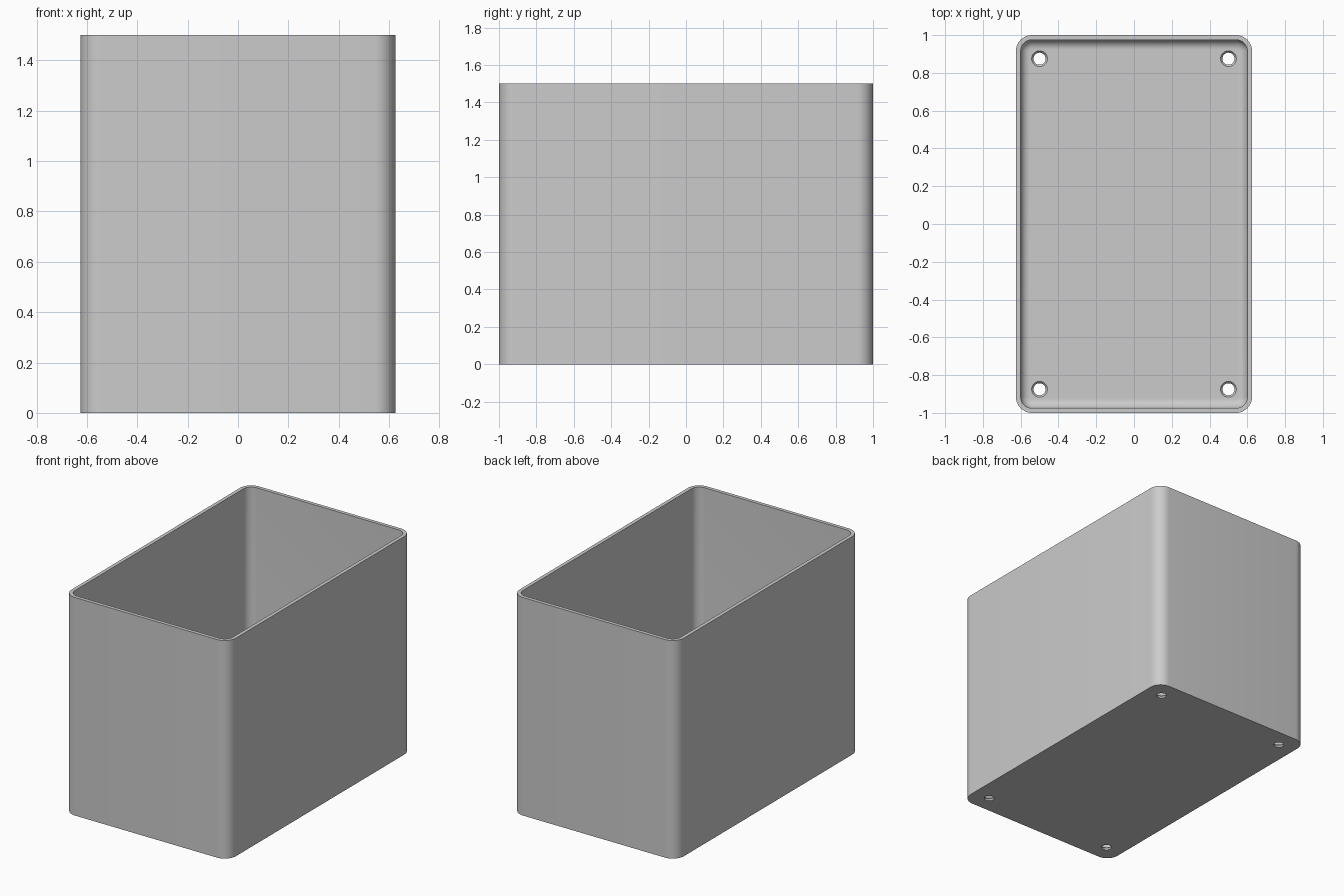
import bpy, bmesh
from math import sin, cos, pi, radians

if "Cube" in bpy.data.objects:
    bpy.data.objects.remove(bpy.data.objects["Cube"])

HX, HY, H = 0.625, 1.0, 1.5          # half width, half depth, height
WALL, CORNER, FILLET = 0.025, 0.085, 0.05
STEPS = 10

grey = bpy.data.materials.new("plain grey")
grey.use_nodes = True
grey.diffuse_color = (0.6, 0.6, 0.6, 1)
grey.node_tree.nodes["Principled BSDF"].inputs["Base Color"].default_value = (0.6, 0.6, 0.6, 1)


def new_object(name, bm):
    bmesh.ops.recalc_face_normals(bm, faces=bm.faces)
    mesh = bpy.data.meshes.new(name)
    bm.to_mesh(mesh)
    bm.free()
    obj = bpy.data.objects.new(name, mesh)
    bpy.context.collection.objects.link(obj)
    mesh.materials.append(grey)
    return obj


def rounded_ring(bm, inset, z):
    """Rounded rectangle of vertices, inset from the outer wall."""
    r = CORNER - inset
    ring = []
    for i, (sx, sy) in enumerate([(1, 1), (-1, 1), (-1, -1), (1, -1)]):
        for k in range(STEPS + 1):
            a = pi / 2 * (i + k / STEPS)
            ring.append(bm.verts.new((sx * (HX - CORNER) + r * cos(a),
                                      sy * (HY - CORNER) + r * sin(a), z)))
    return ring


def loft(bm, rings):
    """Skin consecutive rings and cap both ends."""
    for a, b in zip(rings, rings[1:]):
        for i in range(len(a)):
            j = (i + 1) % len(a)
            bm.faces.new((a[i], a[j], b[j], b[i]))
    bm.faces.new(rings[0])
    bm.faces.new(rings[-1])


# Open box: outer wall, rim, inner wall, rounded transition to the floor
bm = bmesh.new()
section = [(0, 0), (0, H), (WALL, H)]
for k in range(STEPS + 1):
    a = pi / 2 * k / STEPS
    section.append((WALL + FILLET * (1 - cos(a)), WALL + FILLET * (1 - sin(a))))
loft(bm, [rounded_ring(bm, inset, z) for inset, z in section])
box = new_object("open_box", bm)

# Flared screw holes through the floor
bm = bmesh.new()
flare = [(0.032, -0.05), (0.032, 0.012), (0.042, WALL), (0.042, 0.06)]
for sx in (-1, 1):
    for sy in (-1, 1):
        loft(bm, [[bm.verts.new((sx * 0.5 + r * cos(2 * pi * i / 32),
                                 sy * 0.875 + r * sin(2 * pi * i / 32), z))
                   for i in range(32)] for r, z in flare])
cutter = new_object("hole_cutter", bm)
cutter.hide_render = True

cut = box.modifiers.new("screw_holes", 'BOOLEAN')
cut.operation, cut.solver, cut.object = 'DIFFERENCE', 'EXACT', cutter
bpy.ops.object.select_all(action='DESELECT')
bpy.context.view_layer.objects.active = box
box.select_set(True)
bpy.ops.object.modifier_apply(modifier=cut.name)
bpy.data.objects.remove(cutter)
bpy.ops.object.shade_smooth_by_angle(angle=radians(30))
